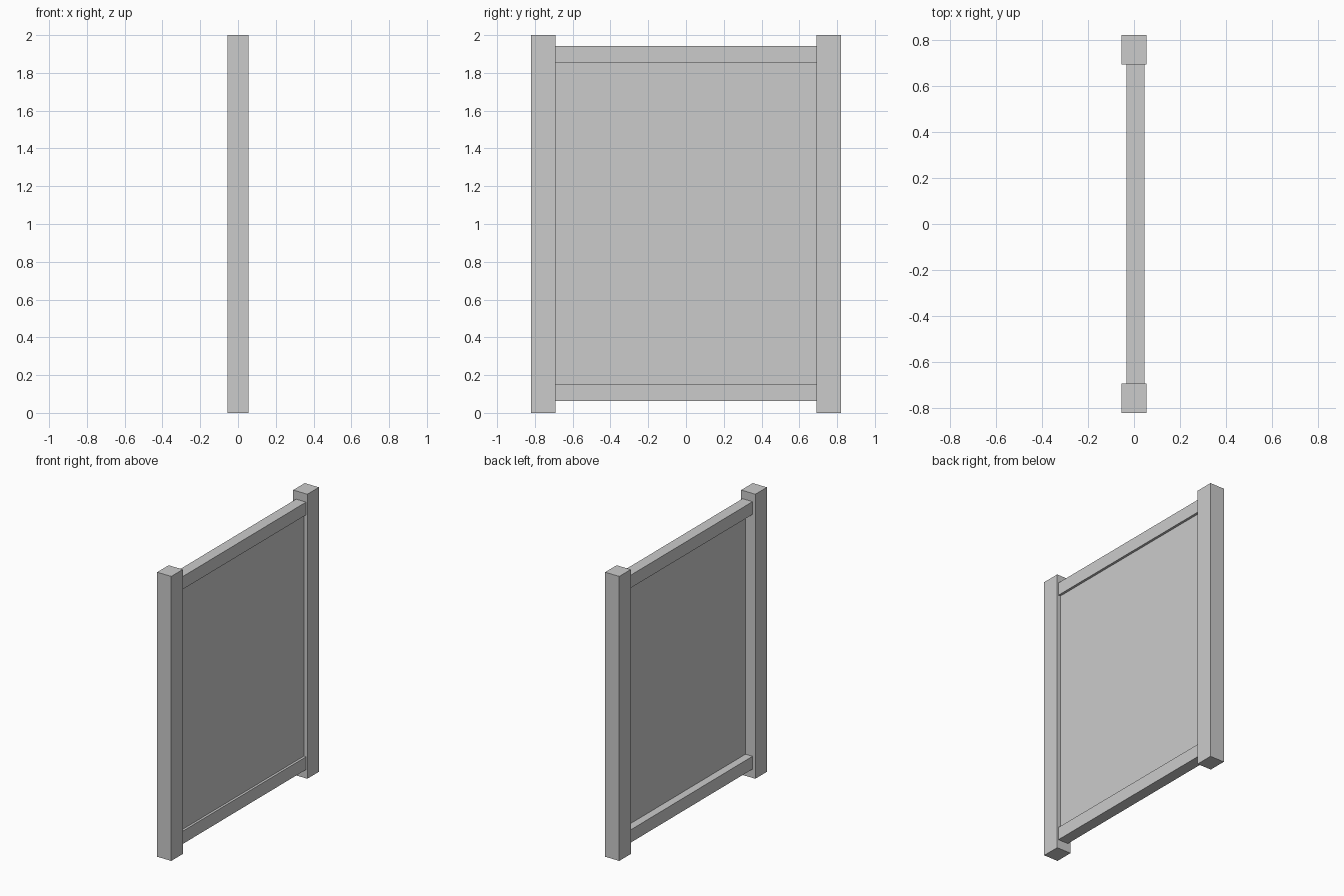
import bpy
import bmesh
from mathutils import Vector

if "Cube" in bpy.data.objects:
    bpy.data.objects.remove(bpy.data.objects["Cube"])


def box(name, lo, hi):
    """Axis-aligned box between two corners."""
    lo, hi = Vector(lo), Vector(hi)
    size, mid = hi - lo, (lo + hi) / 2
    bm = bmesh.new()
    bmesh.ops.create_cube(bm, size=1)
    bmesh.ops.scale(bm, vec=size, verts=bm.verts)
    mesh = bpy.data.meshes.new(name)
    bm.to_mesh(mesh)
    bm.free()
    obj = bpy.data.objects.new(name, mesh)
    obj.location = mid
    bpy.context.collection.objects.link(obj)
    return obj


POST_X = 0.055                    # half depth of the posts
POST_IN, POST_OUT = 0.692, 0.82   # inner and outer post faces
RAIL_X = (-0.033, 0.045)          # rails sit slightly forward

# Upright posts
box("left_post", (-POST_X, -POST_OUT, 0), (POST_X, -POST_IN, 2))
box("right_post", (-POST_X, POST_IN, 0), (POST_X, POST_OUT, 2))

# Horizontal rails
for name, z0, z1 in (("bottom_rail", 0.062, 0.152), ("top_rail", 1.852, 1.942)):
    box(name, (RAIL_X[0], -POST_IN, z0), (RAIL_X[1], POST_IN, z1))

# Thin infill panel, set towards the +x face
box("panel", (0.022, -POST_IN, 0.152), (0.028, POST_IN, 1.852))
